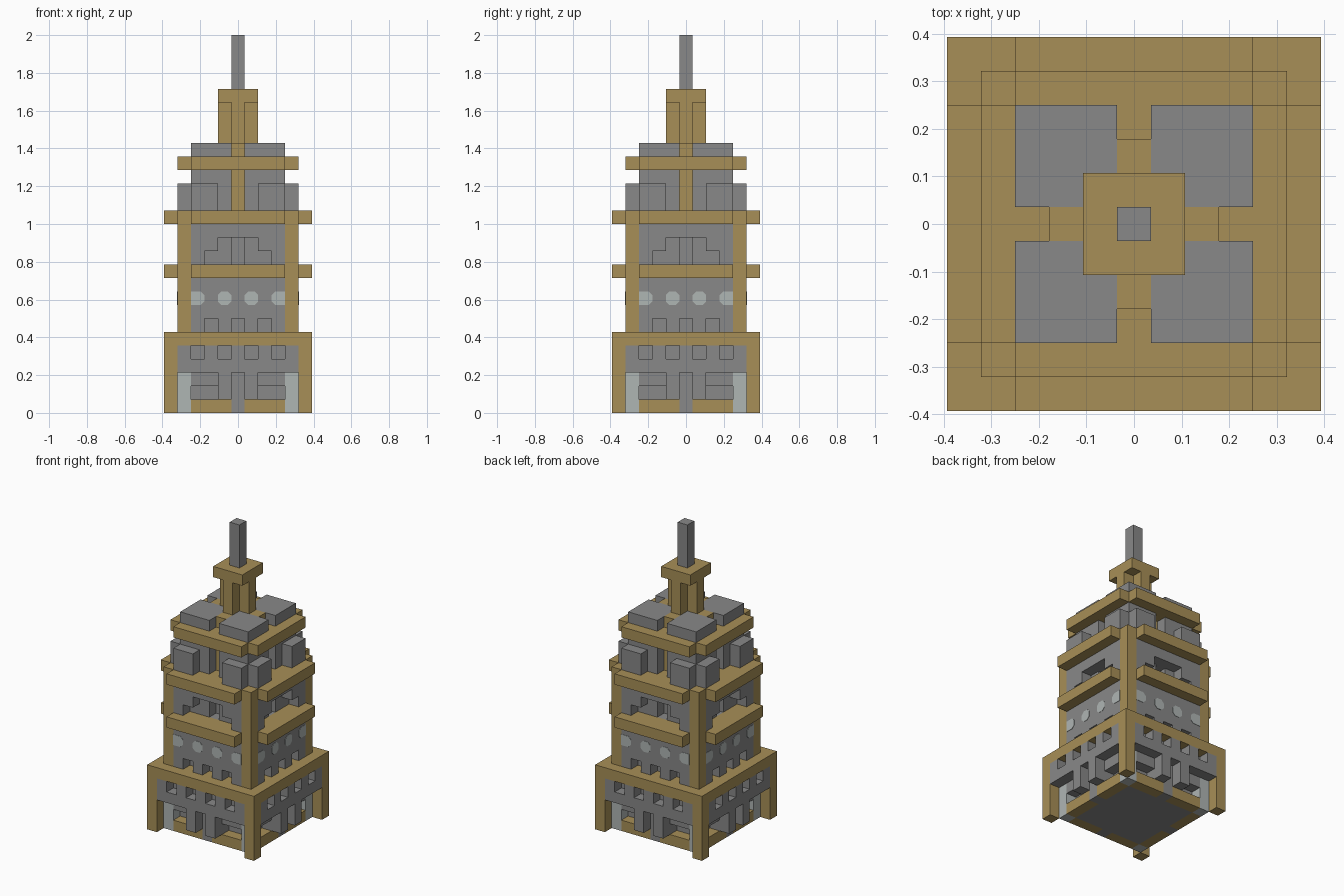
import bpy, bmesh
from mathutils import Matrix, Vector
from math import pi

U = 1 / 14  # one building block

cube = bpy.data.objects.get("Cube")
if cube:
    bpy.data.objects.remove(cube, do_unlink=True)


def material(name, rgb):
    m = bpy.data.materials.new(name)
    m.use_nodes = True
    m.diffuse_color = (*rgb, 1)
    m.node_tree.nodes["Principled BSDF"].inputs["Base Color"].default_value = (*rgb, 1)
    return m


gold = material("ochre stone", (0.39, 0.275, 0.095))
gray = material("gray stone", (0.246, 0.246, 0.246))
pale = material("pale glass", (0.43, 0.465, 0.455))


def add_box(bm, x0, x1, y0, y1, z0, z1):
    size = Vector((x1 - x0, y1 - y0, z1 - z0))
    mid = Vector((x0 + x1, y0 + y1, z0 + z1)) / 2
    bmesh.ops.create_cube(bm, size=1, matrix=Matrix.Translation(mid) @ Matrix.Diagonal((*size, 1)))


def finish(name, bm, mat, turns):
    """Repeat the front geometry around the tower and make an object."""
    base = bm.faces[:]
    for i in range(1, turns):
        copy = bmesh.ops.duplicate(bm, geom=base)["geom"]
        verts = [g for g in copy if isinstance(g, bmesh.types.BMVert)]
        bmesh.ops.rotate(bm, verts=verts, matrix=Matrix.Rotation(i * pi / 2, 3, "Z"))
    bmesh.ops.scale(bm, verts=bm.verts, vec=(U, U, U))
    bmesh.ops.recalc_face_normals(bm, faces=bm.faces)
    me = bpy.data.meshes.new(name)
    bm.to_mesh(me)
    bm.free()
    me.materials.append(mat)
    bpy.context.collection.objects.link(bpy.data.objects.new(name, me))


def boxes(name, mat, *items, turns=4):
    bm = bmesh.new()
    for b in items:
        add_box(bm, *b)
    finish(name, bm, mat, turns)


def block(name, mat, half, z0, z1):
    boxes(name, mat, (-half, half, -half, half, z0, z1), turns=1)


def wall(name, mat, front, z0, z1, spans):
    """Front wall one block thick, solid only over the given x spans."""
    boxes(name, mat, *[(a, b, -front, 1 - front, z0, z1) for a, b in spans])


def quadrants(name, z0, z1):
    boxes(name, gray, (.5, 3.5, -3.5, -.5, z0, z1))


# Base: core, corner pillars, recessed entrance wall
block("base_core", gray, 3.5, 0, 3)
boxes("base_corner_pillars", gold, (4.5, 5.5, -5.5, -4.5, 0, 5))
boxes("base_corner_glass", pale, (3.5, 4.5, -4.5, -3.5, 0, 3))
wall("entrance_sills", gold, 4.5, 0, 1, [(-3.5, -.5), (.5, 3.5)])
wall("entrance_door", gray, 4.5, 0, 3, [(-.5, .5)])
wall("entrance_jambs", gray, 4.5, 1, 2, [(-1.5, -.5), (.5, 1.5)])
wall("entrance_lintels", gray, 4.5, 2, 3, [(-3.5, -.5), (.5, 3.5)])
wall("entrance_piers", gray, 5.5, 1, 3, [(-1.5, -.5), (.5, 1.5)])

# Base upper storey with square windows
block("base_upper_core", gray, 4.5, 3, 5)
wall("base_upper_wall", gray, 5.5, 3, 4, [(-4.5, 4.5)])
wall("base_window_piers", gray, 5.5, 4, 5,
     [(-4.5, -3.5), (-2.5, -1.5), (-.5, .5), (1.5, 2.5), (3.5, 4.5)])
block("base_cornice", gold, 5.5, 5, 6)

# Shaft: core, corner pillars, low windows, round lights
block("shaft_core", gray, 3.5, 6, 11)
boxes("shaft_corner_pillars", gold, (3.5, 4.5, -4.5, -3.5, 6, 14))
wall("shaft_window_piers", gray, 4.5, 6, 7,
     [(-3.5, -2.5), (-1.5, -.5), (.5, 1.5), (2.5, 3.5)])
wall("shaft_wall", gray, 4.5, 7, 10, [(-3.5, 3.5)])

bm = bmesh.new()
for cx in (-3, -1, 1, 3):
    left = 0 if cx == -3 else .27
    right = 0 if cx == 3 else .27
    outline = []
    for sx, sz, c in ((-1, -1, left), (1, -1, right), (1, 1, right), (-1, 1, left)):
        a = (cx + sx * (.5 - c), 8.5 + sz * .5)
        b = (cx + sx * .5, 8.5 + sz * (.5 - c))
        corner = [a, b] if sx * sz < 0 else [b, a]
        outline += corner if c else [a]
    face = bm.faces.new([bm.verts.new((x, -4.53, z)) for x, z in outline])
    sides = bmesh.ops.extrude_face_region(bm, geom=[face])["geom"]
    bmesh.ops.translate(bm, vec=(0, .06, 0),
                        verts=[g for g in sides if isinstance(g, bmesh.types.BMVert)])
finish("round_lights", bm, pale, 4)

# Lower balcony beam and stepped niche storey
wall("lower_beam", gold, 5.5, 10, 11, [(-3.5, 3.5)])
wall("lower_ledge", gold, 4.5, 10, 11, [(-3.5, 3.5)])
quadrants("niche_core", 11, 13)
block("niche_back", gray, 2.5, 11, 13)
wall("niche_lower_wall", gray, 4.5, 11, 12, [(-3.5, -2.5), (2.5, 3.5)])
wall("niche_upper_wall", gray, 4.5, 12, 13, [(-3.5, -1.5), (1.5, 3.5)])
wall("niche_head", gray, 4.5, 13, 14, [(-3.5, 3.5)])
block("niche_ceiling", gray, 3.5, 13, 14)

# Upper deck and beam
block("upper_deck", gold, 4.5, 14, 15)
wall("upper_beam", gold, 5.5, 14, 15, [(-3.5, 3.5)])

# Crown storey: four towers around a cross rib, with buttress blocks
quadrants("crown_towers", 15, 20)
wall("crown_buttresses", gray, 4.5, 15, 17, [(-3.5, -1.5), (1.5, 3.5)])
wall("crown_beam", gold, 4.5, 18, 19, [(-3.5, 3.5)])
boxes("crown_ribs", gold, (-.5, .5, -2.5, -.5, 15, 20), (-.5, .5, -3.5, -2.5, 18, 19))

# Spire: cross-shaped column, cap and mast
boxes("spire_column", gold, (-.5, .5, -1.5, 1.5, 20, 23), turns=2)
block("spire_cap", gold, 1.5, 23, 24)
block("mast", gray, .5, 24, 28)
